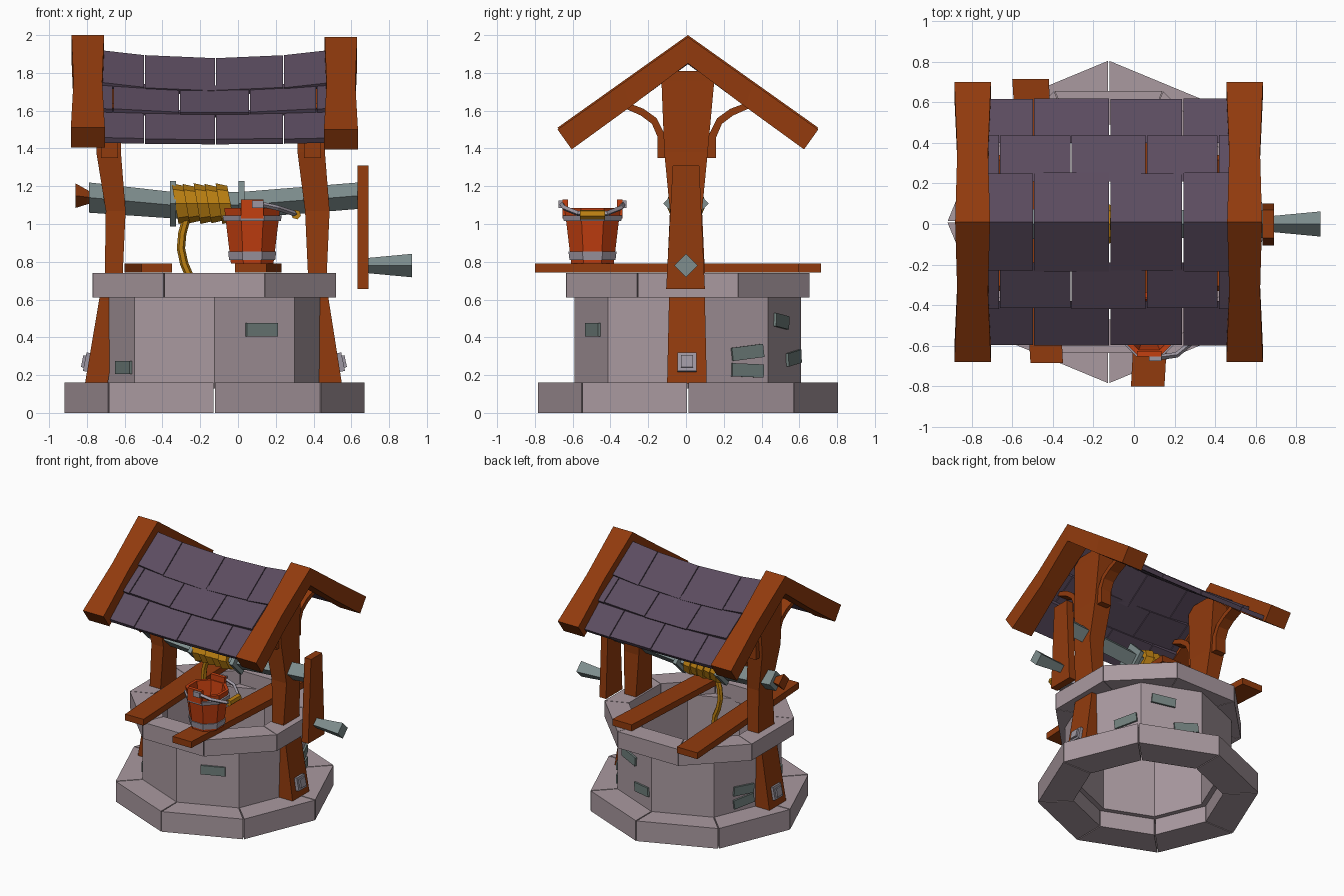
import bpy, math
from mathutils import Vector, Matrix

if "Cube" in bpy.data.objects:
    bpy.data.objects.remove(bpy.data.objects["Cube"])

def mat(name, r, g, b):
    m = bpy.data.materials.new(name)
    m.diffuse_color = (r, g, b, 1)
    m.use_nodes = True
    m.node_tree.nodes["Principled BSDF"].inputs["Base Color"].default_value = m.diffuse_color
    return m

STONE = mat("pale_stone", .40, .32, .35)
WOOD = mat("brown_wood", .285, .043, .004)
ORANGE = mat("orange_wood", .55, .05, .005)
SLATE = mat("purple_slate", .105, .072, .115)
ROPE = mat("golden_rope", .51, .22, .006)
IRON = mat("blue_grey_iron", .21, .27, .27)
BRICK = mat("grey_green_brick", .16, .21, .20)
STEEL = mat("light_steel", .34, .31, .36)
CX, CY = -.125, .01                     # axis of the well

def loft(name, rings, m, closed=False):
    """Skin a list of equal-length point rings; cap the ends unless closed."""
    n, k = len(rings[0]), len(rings)
    verts = [tuple(p) for r in rings for p in r]
    faces = [(i * n + j, i * n + (j + 1) % n,
              (i + 1) % k * n + (j + 1) % n, (i + 1) % k * n + j)
             for i in range(k if closed else k - 1) for j in range(n)]
    if not closed:
        faces += [tuple(reversed(range(n))), tuple(range((k - 1) * n, k * n))]
    me = bpy.data.meshes.new(name)
    me.from_pydata(verts, [], faces)
    me.materials.append(m)
    ob = bpy.data.objects.new(name, me)
    bpy.context.collection.objects.link(ob)
    # consistent outward normals
    import bmesh
    bm = bmesh.new()
    bm.from_mesh(me)
    bmesh.ops.recalc_face_normals(bm, faces=bm.faces)
    bm.to_mesh(me)
    bm.free()
    return ob

def rect_z(z, x0, x1, y0, y1):
    return [(x0, y0, z), (x1, y0, z), (x1, y1, z), (x0, y1, z)]

def box(name, x0, x1, y0, y1, z0, z1, m):
    return loft(name, [rect_z(z0, x0, x1, y0, y1), rect_z(z1, x0, x1, y0, y1)], m)

def gon(cx, cy, z, r, start=0, n=8):
    return [(cx + r * math.cos(start + i * math.tau / n),
             cy + r * math.sin(start + i * math.tau / n), z) for i in range(n)]

def diamond_x(x, zc, h, n=4, slant=0):
    return [(x + slant * math.sin(i * math.tau / n), h * math.cos(i * math.tau / n),
             zc + h * math.sin(i * math.tau / n)) for i in range(n)]

def sweep(name, path, r, m, n=6):
    pts = [Vector(p) for p in path]
    rings = []
    for i, p in enumerate(pts):
        t = (pts[min(i + 1, len(pts) - 1)] - pts[max(i - 1, 0)]).normalized()
        a = t.cross(Vector((.3, .1, 1)) if abs(t.z) < .8 else Vector((0, 1, 0))).normalized()
        b = t.cross(a)
        rings.append([p + r * (a * math.cos(j * math.tau / n) + b * math.sin(j * math.tau / n))
                      for j in range(n)])
    return loft(name, rings, m)

# Stone rings: eight blocks with thin joints
def block_ring(name, ro, ri, z0, z1, start, gap):
    for i in range(8):
        a, b = start + i * math.pi / 4, start + (i + 1) * math.pi / 4
        def corner(r, ang, other, z):
            p = Vector((CX + r * math.cos(ang), CY + r * math.sin(ang), z))
            q = Vector((CX + r * math.cos(other), CY + r * math.sin(other), z))
            return p + (q - p).normalized() * gap
        loft(f"{name}_{i}", [[corner(r, u, v, z) for u, v in ((a, b), (b, a))
                              for r in ((ro, ri) if u == a else (ri, ro))]
                             for z in (z0, z1)], STONE)

block_ring("base_block", .795, .54, 0, .16, 0, .004)
block_ring("rim_block", .698, .52, .61, .74, math.pi / 8, .002)
loft("well_wall", [gon(CX, CY, z, r) for r, z in
                   ((.6, .13), (.6, .63), (.5, .63), (.5, .13))], STONE, closed=True)

# Loose bricks on the wall facets: angle, sideways offset, height, width, tilt
for i, (deg, off, z, w, tilt) in enumerate((
        (292.5, .04, .44, .18, 0), (22.5, .11, .32, .18, .12), (22.5, .11, .225, .18, -.04),
        (67.5, -.06, .485, .18, -.1), (67.5, .11, .29, .18, .12),
        (157.5, .02, .32, .17, -.06), (157.5, .02, .23, .17, .12), (202.5, .1, .24, .2, 0))):
    b = box(f"wall_brick_{i}", -.02, .014, -w / 2, w / 2, -.035, .035, BRICK)
    b.matrix_world = (Matrix.Translation((CX, CY, z)) @ Matrix.Rotation(math.radians(deg), 4, 'Z')
                      @ Matrix.Translation((.555, off, 0)) @ Matrix.Rotation(tilt, 4, 'X'))

# Posts: height and x range; shared depth profile
HEIGHTS = (.155, .6, .74, 1.07, 1.38, 1.76, 1.81)
DEPTHS = ((-.10, .11), (-.09, .10), (-.10, .10), (-.085, .085), (-.115, .115), (-.13, .15), (-.07, .075))
RIGHT = ((.43, .55), (.38, .48), (.37, .47), (.355, .485), (.315, .46), (.32, .45), (.32, .45))
LEFT = ((-.81, -.69), (-.735, -.62), (-.705, -.61), (-.70, -.595), (-.75, -.62), (-.75, -.62), (-.75, -.62))
for name, xs in (("right_post", RIGHT), ("left_post", LEFT)):
    loft(name, [rect_z(z, *x, *y) for z, x, y in zip(HEIGHTS, xs, DEPTHS)], WOOD)

# Post bolts and curved braces
for name, s, px, bx in (("right", 1, .535, .395), ("left", -1, -.79, -.68)):
    for part, h, d in (("plate", .05, .022), ("bolt", .032, .036)):
        b = box(f"{name}_post_{part}", -.02, d, -h, h, -h, h, STEEL)
        b.matrix_world = (Matrix.Translation((px, .005, .267))
                          @ Matrix.Rotation(0 if s > 0 else math.pi, 4, 'Z')
                          @ Matrix.Rotation(-.2, 4, 'Y'))
    for side in (-1, 1):
        prof = (((.10, 1.35), (.155, 1.35)), ((.115, 1.47), (.155, 1.46)), ((.16, 1.56), (.185, 1.53)),
                ((.23, 1.61), (.245, 1.575)), ((.31, 1.64), (.335, 1.615)))
        loft(f"{name}_brace", [[(bx + dx, side * y + .005, z) for (y, z), dx in
                                ((a, -.045), (a, .045), (b, .045), (b, -.045))] for a, b in prof], WOOD)

# Gable rafters
TOPS = ((-.68, 1.51), (-.335, 1.755), (.01, 2.0), (.355, 1.755), (.70, 1.51))
LOWS = ((-.605, 1.405), (-.295, 1.63), (.01, 1.86), (.315, 1.63), (.625, 1.405))
INSET = (0, .014, .004, .014, 0)
for name, x0, x1, dz in (("left_rafter", -.885, -.705, 0), ("right_rafter", .455, .635, -.01)):
    loft(name, [[(x0 + d, *t), (x1 - d, *t), (x1 - d, *l), (x0 + d, *l)]
                for t, l, d in zip(TOPS, LOWS, INSET)], WOOD).location.z = dz

# Roof slates: three sagging, overlapping rows on each side
ROWS = (((0, 1.92), (.24, 1.75)), ((.20, 1.755), (.425, 1.615)), ((.39, 1.61), (.605, 1.458)))
for side in (-1, 1):
    for r, (up, low) in enumerate(ROWS):
        xs = (-.72, -.662, -.31, .06, .415, .47) if r == 1 else (-.72, -.495, -.12, .24, .47)
        for i in range(len(xs) - 1):
            rings = []
            for x in (xs[i] + .003, xs[i + 1] - .003):
                sag = .042 * (1 - ((x + .125) / .6) ** 2) * (1 - .4 * r)
                drop = .008 * ((i + r) % 2)
                rings.append([(x, .01 + side * (y - dy), z - sag - dz) for y, z, dy, dz in
                              ((*up, 0, 0), (low[0] + drop / 2, low[1] - drop / 3, 0, 0),
                               (low[0], low[1], .015, .028), (*up, 0, .032))])
            loft(f"roof_slate_{r}_{i}", rings, SLATE)

# Planks across the well mouth
for name, f, b in (("left_plank", (-.51, -.35, -.685), (-.60, -.42, .715)),
                   ("right_plank", (-.015, .15, -.80), (.06, .23, .595))):
    loft(name, [[(x0, y, .742), (x1, y, .742), (x1, y, .792), (x0, y, .792)]
                for x0, x1, y in (f, b)], WOOD)

# Winding axle, flanges, end cap and crank
loft("axle", [diamond_x(*p) for p in ((-.79, 1.14, .08), (-.35, 1.10, .07), (.02, 1.10, .07), (.64, 1.15, .07))], IRON)
loft("axle_end_cap", [diamond_x(-.86, 1.15, .065), diamond_x(-.78, 1.14, .03)], WOOD)
for x in (-.36, .003):
    loft("axle_flange", [diamond_x(x, 1.108, .12), diamond_x(x + .032, 1.108, .12)], IRON)
loft("crank_arm", [rect_z(.655, .632, .69, -.105, .10), rect_z(1.31, .632, .69, -.07, .07)], WOOD)
loft("crank_handle", [diamond_x(.685, .78, .04), diamond_x(.92, .78, .062)], IRON)

# Rope coil of slanted turns, and the hanging rope
for i in range(5):
    x = -.305 + i * .058
    r = .108 - .004 * (i % 2)
    loft(f"rope_turn_{i}", [diamond_x(x - .028, 1.108, r, 8, -.018),
                            diamond_x(x + .034, 1.108, r - .014, 8, -.018)], ROPE)
sweep("hanging_rope", [(-.27, 0, 1.04), (-.295, 0, .95), (-.302, 0, .87), (-.285, 0, .79),
                       (-.255, 0, .72), (-.24, 0, .62)], .022, ROPE)

# Bucket with bands, ears, bail and grip
BX, BY, T = .075, -.495, math.pi / 8
loft("bucket", [gon(BX, BY, z, r, T) for z, r in
                ((.792, .122), (1.085, .16), (1.085, .135), (.83, .10))], ORANGE)
for z0, z1, r0, r1 in ((.81, .855, .132, .138), (1.015, 1.045, .164, .17)):
    loft("bucket_band", [gon(BX, BY, z, r, T) for z, r in
                         ((z0, r0), (z1, r1), (z1, r1 - .02), (z0, r0 - .02))], STEEL, closed=True)
for s in (-1, 1):
    y = BY + s * .145
    box("bucket_ear", BX - .06, BX + .06, y - .014, y + .014, 1.03, 1.13, ORANGE)
    box("bail_pivot", BX + .0, BX + .06, y + s * .022 - .012, y + s * .022 + .012, 1.085, 1.125, STEEL)
sweep("bucket_bail", [(.10, BY - .165, 1.11), (.21, BY - .15, 1.085), (.30, BY - .075, 1.055),
                      (.30, BY + .075, 1.055), (.21, BY + .15, 1.085), (.10, BY + .165, 1.11)],
      .014, STEEL, 4)
sweep("bail_grip", [(.308, BY - .065, 1.05), (.308, BY + .065, 1.05)], .026, ROPE)
